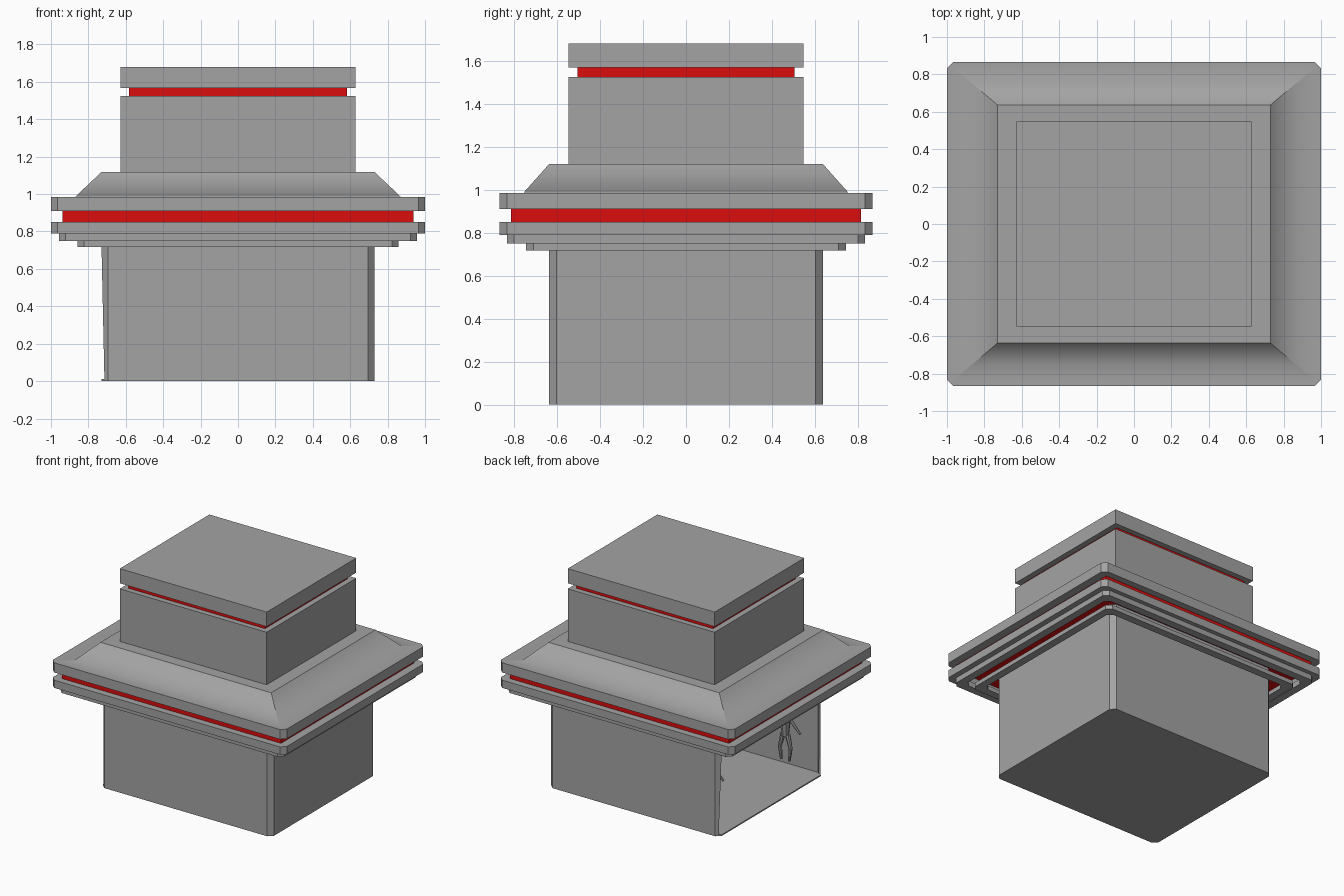
import bpy
import bmesh
from mathutils import Vector

if "Cube" in bpy.data.objects:
    bpy.data.objects.remove(bpy.data.objects["Cube"])


def material(name, color):
    m = bpy.data.materials.new(name)
    m.use_nodes = True
    m.diffuse_color = color
    m.node_tree.nodes["Principled BSDF"].inputs["Base Color"].default_value = color
    return m


GREY = material("stone grey", (0.37, 0.37, 0.37, 1))
RED = material("signal red", (0.7, 0.004, 0.004, 1))


def finish(name, bm, mat):
    bmesh.ops.recalc_face_normals(bm, faces=bm.faces)
    mesh = bpy.data.meshes.new(name)
    bm.to_mesh(mesh)
    bm.free()
    mesh.materials.append(mat)
    obj = bpy.data.objects.new(name, mesh)
    bpy.context.collection.objects.link(obj)
    return obj


def outline(hx, hy, c):
    """Rectangle outline, with cut corners when c is above zero."""
    if not c:
        return [(-hx, -hy), (hx, -hy), (hx, hy), (-hx, hy)]
    return [(-hx, c - hy), (c - hx, -hy), (hx - c, -hy), (hx, c - hy),
            (hx, hy - c), (hx - c, hy), (c - hx, hy), (-hx, hy - c)]


def ring(bm, points, z):
    return [bm.verts.new((x, y, z)) for x, y in points]


def bridge(bm, a, b):
    n = len(a)
    return [bm.faces.new((a[i], a[(i + 1) % n], b[(i + 1) % n], b[i])) for i in range(n)]


def slab(name, hx, hy, z0, z1, mat, c=0):
    bm = bmesh.new()
    low, high = (ring(bm, outline(hx, hy, c), z) for z in (z0, z1))
    bridge(bm, low, high)
    bm.faces.new(low)
    bm.faces.new(high)
    return finish(name, bm, mat)


def frame(name, hx, hy, z0, z1, width, mat, c):
    """Hollow rectangular trim."""
    bm = bmesh.new()
    outer, inner = outline(hx, hy, c), outline(hx - width, hy - width, c)
    loops = [ring(bm, p, z) for p, z in ((outer, z0), (outer, z1), (inner, z1), (inner, z0))]
    for i in range(4):
        bridge(bm, loops[i], loops[(i + 1) % 4])
    return finish(name, bm, mat)


CUT = 0.034

# Lower room: floor, ceiling block and three walls, open on the -x side
slab("floor", 0.73, 0.637, 0, 0.01, GREY, CUT)
slab("ceiling_block", 0.73, 0.637, 0.72, 0.86, GREY, CUT)
bm = bmesh.new()
path = outline(0.73, 0.637, CUT)
top = ring(bm, path, 0.73)
bottom = ring(bm, path, 0)
for v, side in ((bottom[0], -1), (bottom[-1], 1)):
    v.co.x, v.co.y = -0.714, side * 0.621
for i in range(len(path) - 1):
    bm.faces.new((bottom[i], bottom[i + 1], top[i + 1], top[i]))
walls = finish("room_walls", bm, GREY)
thick = walls.modifiers.new("thickness", "SOLIDIFY")
thick.thickness = 0.012
thick.offset = -1
# Make sure the wall normals face outward so the thickness goes inward
if sum(p.normal.dot(p.center) for p in walls.data.polygons) < 0:
    walls.data.flip_normals()

# Stepped trim under the eaves
frame("lower_trim", 0.857, 0.744, 0.717, 0.749, 0.06, GREY, CUT)
frame("middle_trim", 0.957, 0.833, 0.749, 0.79, 0.06, GREY, CUT)
frame("upper_trim", 1.0, 0.866, 0.79, 0.85, 0.07, GREY, CUT)
slab("eaves_red_band", 0.937, 0.814, 0.848, 0.912, RED)
slab("eaves_slab", 1.0, 0.866, 0.909, 0.984, GREY, CUT)

# Sloped roof: soft blend from slope to flat rim, hard hips
bm = bmesh.new()
rim = ring(bm, outline(0.98, 0.846, 0), 0.986)
foot = ring(bm, outline(0.87, 0.755, 0), 0.986)
crest = ring(bm, outline(0.73, 0.637, 0), 1.118)
for f in bridge(bm, rim, foot) + bridge(bm, foot, crest):
    f.smooth = True
bm.faces.new(crest)
for i in range(4):
    bm.edges.get((rim[i], foot[i])).smooth = False
    bm.edges.get((foot[i], crest[i])).smooth = False
    bm.edges.get((crest[i], crest[i - 1])).smooth = False
finish("sloped_roof", bm, GREY)

# Upper storey with recessed red band and cap
slab("upper_block", 0.628, 0.547, 1.118, 1.524, GREY)
slab("upper_red_band", 0.584, 0.505, 1.522, 1.569, RED)
slab("cap_slab", 0.628, 0.547, 1.567, 1.68, GREY)


# Small mannequins standing inside the opening
def limb(bm, a, b, r0, r1):
    a, b = Vector(a), Vector(b)
    d = b - a
    new = bmesh.ops.create_cone(bm, cap_ends=True, segments=8, radius1=r0,
                                radius2=r1, depth=d.length)["verts"]
    bmesh.ops.rotate(bm, verts=new, matrix=d.to_track_quat("Z", "Y").to_matrix())
    bmesh.ops.translate(bm, verts=new, vec=(a + b) / 2)


def mannequin(name, x, y):
    bm = bmesh.new()
    limb(bm, (0, 0, 0.31), (0, 0, 0.46), 0.026, 0.042)
    limb(bm, (0, 0, 0.46), (0, 0, 0.5), 0.014, 0.014)
    head = bmesh.ops.create_icosphere(bm, subdivisions=2, radius=0.032)["verts"]
    bmesh.ops.translate(bm, verts=head, vec=(0, 0, 0.52))
    for s in (-1, 1):
        limb(bm, (s * 0.02, 0, 0.32), (s * 0.045, 0, 0.22), 0.02, 0.014)
        limb(bm, (s * 0.045, 0, 0.22), (s * 0.035, 0, 0.12), 0.015, 0.009)
        limb(bm, (s * 0.035, 0, 0.45), (s * 0.13, 0, 0.35), 0.013, 0.008)
    obj = finish(name, bm, GREY)
    obj.location = (x, y, 0)


for name, side in (("front_mannequin", -1), ("back_mannequin", 1)):
    mannequin(name, -0.52, side * 0.47)
